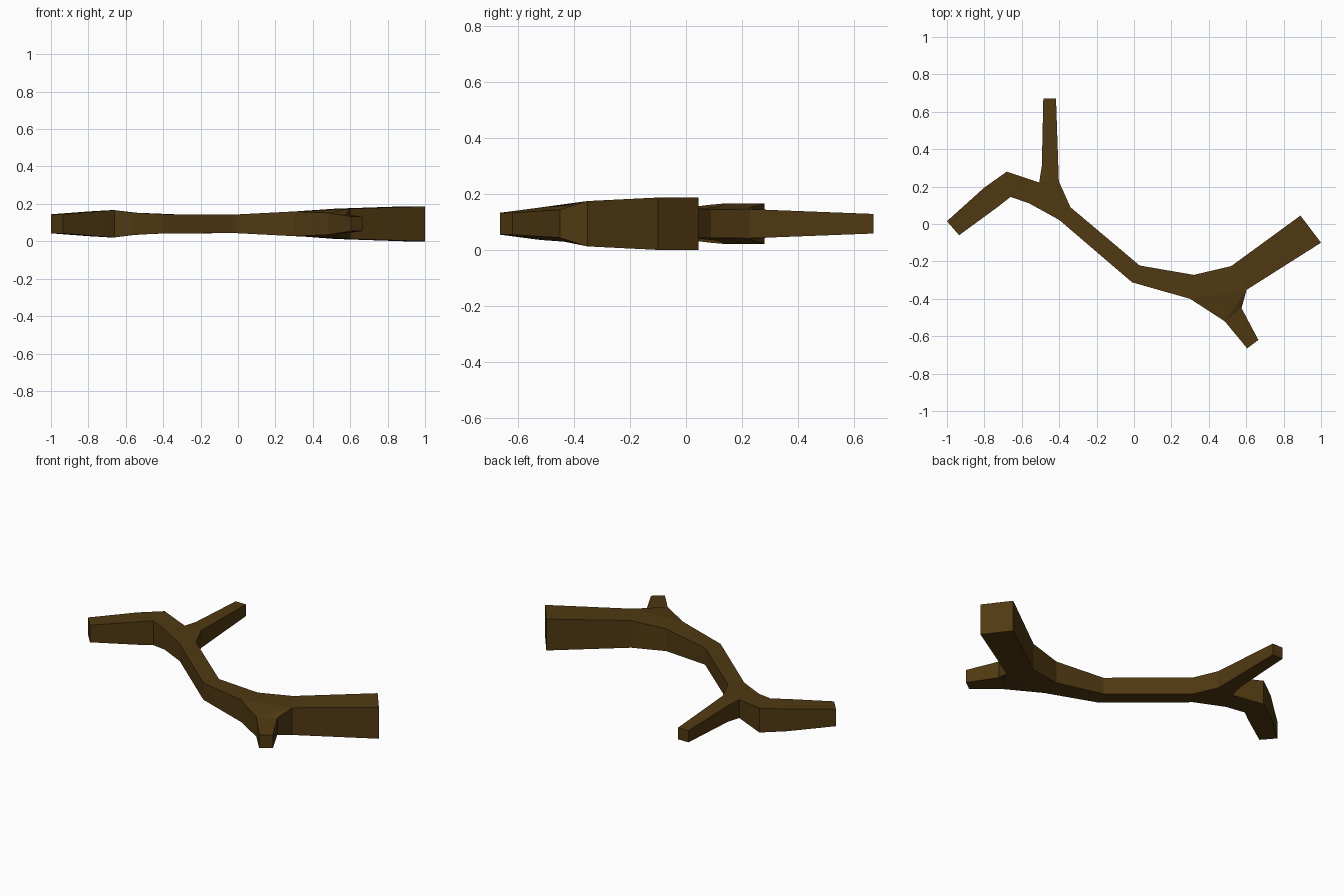
import bpy, bmesh

cube = bpy.data.objects.get("Cube")
if cube:
    bpy.data.objects.remove(cube, do_unlink=True)

MID = 0.0935  # height of the branch's horizontal mid-plane

bark = bpy.data.materials.new("dark_brown_bark")
bark.use_nodes = True
color = (0.08, 0.041, 0.006, 1)
bark.diffuse_color = color
bark.node_tree.nodes["Principled BSDF"].inputs["Base Color"].default_value = color

# Outline points: x, y, half thickness
points = {
    # thick butt end and lower fork
    "butt_l": (0.89, 0.045, 0.0935), "butt_r": (1.0, -0.10, 0.0935),
    "fork_l": (0.52, -0.225, 0.081), "fork_r": (0.602, -0.352, 0.081),
    "neck_l": (0.32, -0.272, 0.066), "neck_r": (0.30, -0.40, 0.066),
    "stub_a": (0.485, -0.52, 0.058), "stub_b": (0.575, -0.45, 0.05),
    "crotch": (0.545, -0.435, 0.064),
    "stub_tip_a": (0.605, -0.665, 0.039), "stub_tip_b": (0.665, -0.62, 0.039),
    # middle stem
    "bend_l": (0.03, -0.222, 0.05), "bend_r": (-0.01, -0.312, 0.05),
    "stem_l": (-0.34, 0.09, 0.051), "stem_r": (-0.40, 0.022, 0.051),
    # upper fork and twig
    "twig_r": (-0.402, 0.228, 0.052), "twig_l": (-0.507, 0.222, 0.055),
    "twig_mid": (-0.493, 0.31, 0.048),
    "twig_tip_r": (-0.417, 0.67, 0.035), "twig_tip_l": (-0.485, 0.67, 0.035),
    # side arm
    "arm_r": (-0.56, 0.11, 0.06),
    "elbow_l": (-0.68, 0.28, 0.073), "elbow_r": (-0.66, 0.145, 0.073),
    "fore_l": (-0.80, 0.195, 0.066), "fore_r": (-0.73, 0.09, 0.068),
    "end_l": (-1.0, 0.015, 0.051), "end_r": (-0.935, -0.06, 0.051),
}

# Panels of the upper side; the underside mirrors them
panels = [
    "butt_l fork_l fork_r butt_r", "fork_l neck_l neck_r fork_r",
    "fork_r neck_r stub_a crotch", "fork_r crotch stub_b",
    "crotch stub_a stub_b", "stub_b stub_a stub_tip_a stub_tip_b",
    "neck_l bend_l bend_r neck_r", "bend_l stem_l stem_r bend_r",
    "stem_l twig_l arm_r stem_r", "stem_l twig_r twig_l",
    "twig_r twig_mid twig_l", "twig_r twig_tip_r twig_tip_l twig_mid",
    "twig_l elbow_l elbow_r arm_r", "elbow_l fore_l fore_r elbow_r",
    "fore_l end_l end_r fore_r",
]

bm = bmesh.new()
top = {n: bm.verts.new((x, y, MID + h)) for n, (x, y, h) in points.items()}
low = {n: bm.verts.new((x, y, MID - h)) for n, (x, y, h) in points.items()}
partner = {top[n]: low[n] for n in points}

for panel in panels:
    names = panel.split()
    bm.faces.new([top[n] for n in names])
    bm.faces.new([low[n] for n in reversed(names)])

# Side walls and end caps join the two rims
rim = [e for e in bm.edges if e.is_boundary and e.verts[0] in partner]
for edge in rim:
    a, b = edge.verts
    bm.faces.new((a, b, partner[b], partner[a]))
bmesh.ops.recalc_face_normals(bm, faces=bm.faces)

mesh = bpy.data.meshes.new("forked_branch")
bm.to_mesh(mesh)
bm.free()
mesh.materials.append(bark)
bpy.context.collection.objects.link(bpy.data.objects.new("forked_branch", mesh))
